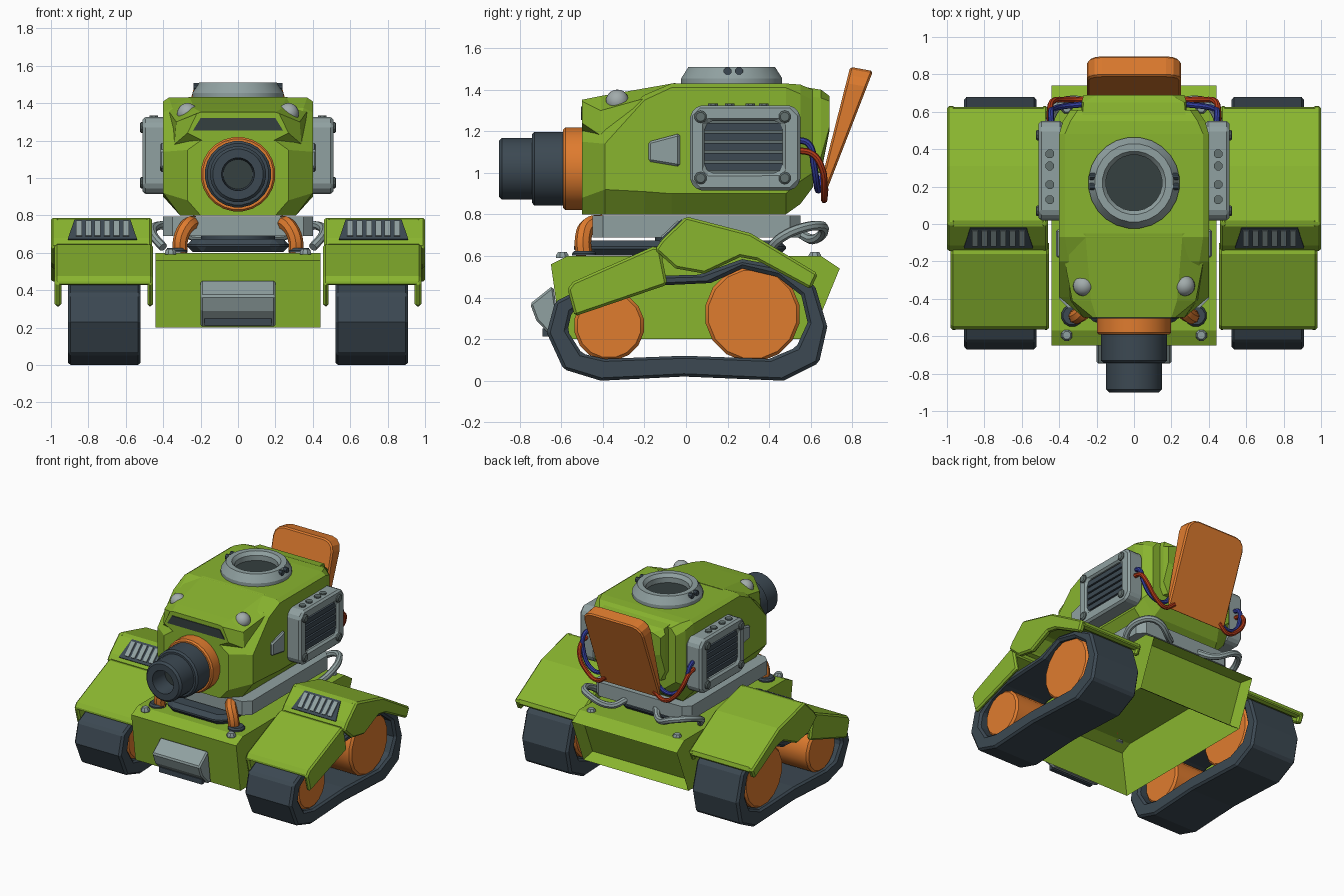
import bpy, bmesh, math
from mathutils import Matrix, Vector

if "Cube" in bpy.data.objects:
    bpy.data.objects.remove(bpy.data.objects["Cube"])

def mat(name, r, g, b):
    m = bpy.data.materials.new(name)
    m.diffuse_color = (r, g, b, 1)
    m.use_nodes = True
    m.node_tree.nodes["Principled BSDF"].inputs["Base Color"].default_value = m.diffuse_color
    return m

GREEN = mat("green paint", .25, .46, .028)
ORANGE = mat("orange paint", .74, .2, .028)
SLATE = mat("dark slate", .045, .066, .085)
RECESS = mat("dark recess", .035, .05, .05)
GREY = mat("blue grey metal", .28, .355, .355)
BOLT = mat("dark grey bolt", .125, .165, .16)
LAMP = mat("pale grey lamp", .36, .41, .41)
RED = mat("red cable", .48, .045, .01)
BLUE = mat("blue cable", .035, .05, .36)

def finish(name, bm, m, mirror=False, bevel=0, smooth=False):
    bmesh.ops.recalc_face_normals(bm, faces=bm.faces)
    me = bpy.data.meshes.new(name)
    bm.to_mesh(me)
    bm.free()
    me.materials.append(m)
    o = bpy.data.objects.new(name, me)
    bpy.context.collection.objects.link(o)
    if smooth:
        bpy.ops.object.select_all(action='DESELECT')
        bpy.context.view_layer.objects.active = o
        o.select_set(True)
        bpy.ops.object.shade_smooth_by_angle(angle=math.radians(32))
    if bevel:
        b = o.modifiers.new("bevel", 'BEVEL')
        b.width = bevel
        b.segments = 1
        b.limit_method = 'ANGLE'
        b.angle_limit = math.radians(40)
    if mirror:
        o.modifiers.new("mirror", 'MIRROR')
    return o

def place(axis, p, t):
    u, v = p
    return {'x': (t, u, v), 'y': (u, t, v), 'z': (u, v, t)}[axis]

def prism_bm(axis, pts, a, b, inner=None):
    """Extrude an outline along an axis, optionally with a hole of equal point count."""
    bm = bmesh.new()
    n = len(pts)
    loops = [[bm.verts.new(place(axis, p, t)) for p in ps]
             for ps in ([pts, inner] if inner else [pts]) for t in (a, b)]
    def band(l, k):
        for i in range(n):
            j = (i + 1) % n
            bm.faces.new((l[i], l[j], k[j], k[i]))
    band(loops[0], loops[1])
    if inner:
        band(loops[2], loops[3])
        band(loops[0], loops[2])
        band(loops[1], loops[3])
    else:
        bm.faces.new(loops[0])
        bm.faces.new(loops[1])
    return bm

def prism(name, axis, pts, a, b, m, mirror=False, bevel=0, inner=None):
    return finish(name, prism_bm(axis, pts, a, b, inner), m, mirror, bevel)

def rect(u0, u1, v0, v1, c=0):
    if not c:
        return [(u0, v0), (u1, v0), (u1, v1), (u0, v1)]
    return [(u0 + c, v0), (u1 - c, v0), (u1, v0 + c), (u1, v1 - c),
            (u1 - c, v1), (u0 + c, v1), (u0, v1 - c), (u0, v0 + c)]

def skin(bm, rings):
    for l, k in zip(rings, rings[1:]):
        for i in range(len(l)):
            j = (i + 1) % len(l)
            bm.faces.new((l[i], l[j], k[j], k[i]))
    bm.faces.new(rings[0])
    bm.faces.new(rings[-1])

def loft(name, sections, m):
    """Sections are (y, half outline in x,z), mirrored across x = 0."""
    bm = bmesh.new()
    skin(bm, [[bm.verts.new((x, y, z)) for x, z in h + [(-x, z) for x, z in reversed(h)]]
              for y, h in sections])
    return finish(name, bm, m)

def lathe(name, prof, centre, axis, m, mirror=False, segs=24):
    """Profile is (radius, offset along the axis)."""
    bm = bmesh.new()
    rings = []
    for r, t in prof:
        ring = []
        for i in range(segs):
            a = 2 * math.pi * (i + .5) / segs
            p = place(axis, (r * math.cos(a), r * math.sin(a)), t)
            ring.append(bm.verts.new(Vector(p) + Vector(centre)))
        rings.append(ring)
    skin(bm, rings)
    return finish(name, bm, m, mirror, smooth=True)

def tube(name, pts, r, m):
    cu = bpy.data.curves.new(name, 'CURVE')
    cu.dimensions = '3D'
    cu.bevel_depth, cu.bevel_resolution, cu.resolution_u = r, 2, 5
    cu.use_fill_caps = True
    s = cu.splines.new('BEZIER')
    s.bezier_points.add(len(pts) - 1)
    for bp, p in zip(s.bezier_points, pts):
        bp.co = p
        bp.handle_left_type = bp.handle_right_type = 'AUTO'
    tmp = bpy.data.objects.new(name + " path", cu)
    bpy.context.collection.objects.link(tmp)
    bpy.context.view_layer.update()
    me = bpy.data.meshes.new_from_object(tmp.evaluated_get(bpy.context.evaluated_depsgraph_get()))
    bpy.data.objects.remove(tmp)
    bm = bmesh.new()
    bm.from_mesh(me)
    finish(name, bm, m, True, smooth=True)

# Tracks and wheels
prism("track_belt", 'x',
      [(-.67, .23), (-.59, .055), (-.41, 0), (-.01, .02), (.47, 0), (.64, .085), (.68, .26), (.62, .46),
       (.46, .55), (.27, .585), (.06, .51), (-.3, .5), (-.52, .435), (-.63, .38)], .52, .91, SLATE, True, .015,
      [(-.57, .24), (-.5, .13), (-.39, .105), (-.01, .12), (.4, .105), (.53, .16), (.585, .28), (.555, .41),
       (.44, .5), (.27, .54), (.12, .47), (-.3, .45), (-.45, .4), (-.55, .33)])
for nm, y, z, r in (("front_wheel", -.37, .265, .17), ("rear_wheel", .32, .32, .23)):
    lathe(nm, [(r - .015, .55), (r, .565), (r, .865), (r - .015, .88)], (0, y, z), 'x', ORANGE, True, 16)

# Hull shell, open underneath, with recessed rear panel
bm = prism_bm('x', [(-.65, .56), (-.57, .6), (.65, .6), (.74, .54), (.6, .2), (-.6, .2)], -.44, .44)
bmesh.ops.recalc_face_normals(bm, faces=bm.faces)
rear = [f for f in bm.faces if f.normal.y > .8]
bmesh.ops.inset_region(bm, faces=rear, thickness=.04, depth=0)
bmesh.ops.translate(bm, verts=list({v for f in rear for v in f.verts}), vec=(0, -.08, .02))
bmesh.ops.delete(bm, geom=[f for f in bm.faces if f.calc_center_median().z < .21], context='FACES_ONLY')
finish("hull", bm, GREEN)
prism("front_bumper", 'x', [(-.637, .45), (-.65, .45), (-.75, .37), (-.72, .29), (-.64, .205), (-.604, .205)],
      -.2, .2, GREY, bevel=.01)
prism("bumper_slot", 'y', rect(-.18, .18, .212, .25), -.69, -.66, SLATE)
for nm, y in (("front_hull_bolt", -.595), ("rear_hull_bolt", .62)):
    lathe(nm, [(.032, .59), (.032, .605), (.022, .62)], (.36, y, 0), 'z', GREY, True, 8)

# Fenders: a bent top shell with side plates
rear_top = [(-.15, .63), (-.115, .68), (0, .79), (.31, .71), (.635, .515)]
prism("rear_fender_top", 'x', rear_top + [(.615, .47), (.29, .66), (.01, .73), (-.08, .64), (-.1, .61)],
      .46, 1, GREEN, True, .02)
rear_side = rear_top + [(.6, .44), (.34, .58), (.26, .595), (.09, .515), (-.05, .54)]
for nm, a, b in (("inner", .46, .495), ("outer", .955, 1)):
    prism("rear_fender_%s_side" % nm, 'x', rear_side, a, b, GREEN, True, .012)
front_top = [(-.57, .44), (-.545, .475), (-.16, .645), (-.125, .64)]
prism("front_fender_top", 'x', front_top + [(-.11, .58), (-.56, .425)], .46, .975, GREEN, True, .015)
for nm, a, b in (("inner", .455, .485), ("outer", .945, .98)):
    prism("front_fender_%s_side" % nm, 'x', front_top + [(-.09, .466), (-.11, .455), (-.535, .31)],
          a, b, GREEN, True, .012)

# Fender grilles lying on the sloped front faces
slope = Matrix.Translation((0, -.115, .68)) @ Matrix.Rotation(math.atan2(.11, .115), 4, 'X')
o = prism("fender_grille_back", 'z', [(.54, -.015), (.91, -.015), (.875, .135), (.575, .135)], -.005, .006, SLATE, True)
o.matrix_world = slope
for i in range(6):
    x = .6 + i * .05
    o = prism("fender_grille_slat_%d" % i, 'z', rect(x - .016, x + .016, .005, .118), 0, .014, GREY, True)
    o.matrix_world = slope

# Turret base and hoses
prism("turret_base", 'z', rect(-.4, .4, -.45, .55, .05), .69, .795, GREY)
prism("turret_ring", 'z', rect(-.27, .27, -.54, .48, .07), .603, .675, SLATE, bevel=.03)
lathe("turret_pivot", [(.2, .61), (.2, .75)], (0, .05, 0), 'z', SLATE)
tube("front_hose", [(.31, -.49, .603), (.305, -.495, .68), (.27, -.47, .745), (.23, -.4, .76)], .04, ORANGE)
lathe("hose_collar", [(.06, .602), (.06, .612), (.05, .625)], (.33, -.49, 0), 'z', SLATE, True, 12)
tube("rear_hose", [(.12, .53, .72), (.2, .61, .68), (.36, .66, .74), (.44, .58, .74), (.45, .46, .69), (.4, .4, .63)],
     .024, GREY)

# Turret body, visor and rear block
loft("turret_body", [
    (-.5, [(.2, .8), (.27, .88), (.27, 1.15), (.2, 1.2)]),
    (-.39, [(.31, .8), (.4, .92), (.4, 1.14), (.33, 1.22)]),
    (-.2, [(.31, .8), (.4, .91), (.4, 1.35), (.35, 1.375)]),
    (-.07, [(.31, .8), (.4, .9), (.4, 1.41), (.37, 1.43)]),
    (.48, [(.31, .8), (.4, .9), (.4, 1.41), (.37, 1.43)]),
    (.55, [(.28, .85), (.38, .96), (.38, 1.38), (.34, 1.425)]),
    (.61, [(.25, .93), (.34, 1), (.34, 1.35), (.3, 1.4)])], GREEN)
loft("visor", [
    (-.5, [(.19, 1.2), (.27, 1.24), (.22, 1.345), (.2, 1.352)]),
    (-.41, [(.25, 1.15), (.34, 1.18), (.33, 1.3), (.23, 1.37)]),
    (-.05, [(.3, 1.15), (.4, 1.15), (.4, 1.4), (.26, 1.433)])], GREEN)
prism("visor_slit", 'y', [(-.24, 1.255), (.24, 1.255), (.2, 1.32), (-.2, 1.32)], -.506, -.498, RECESS)
loft("rear_block", [
    (.53, [(.28, 1), (.28, 1.05), (.28, 1.38), (.28, 1.42)]),
    (.65, [(.24, 1), (.28, 1.08), (.28, 1.36), (.27, 1.4)]),
    (.69, [(.2, 1.2), (.27, 1.22), (.27, 1.345), (.2, 1.37)])], GREEN)
bm = bmesh.new()
bmesh.ops.create_uvsphere(bm, u_segments=16, v_segments=10, radius=.056,
                          matrix=Matrix.Translation((.27, -.33, 1.345)))
finish("head_lamp", bm, LAMP, True, smooth=True)

# Gun
lathe("gun_collar", [(.2, -.45), (.2, -.58), (.19, -.592)], (0, 0, 1.02), 'y', ORANGE)
lathe("gun_barrel", [(.178, -.55), (.178, -.73), (.165, -.742), (.15, -.742), (.15, -.885), (.135, -.9),
                     (.088, -.9), (.08, -.76)], (0, 0, 1.02), 'y', SLATE)
lathe("gun_bore_end", [(.079, -.755), (.079, -.764)], (0, 0, 1.02), 'y', RECESS)

# Hatch ring
lathe("hatch_ring", [(.245, 1.42), (.245, 1.455), (.21, 1.51), (.17, 1.51), (.15, 1.485), (.15, 1.44)],
      (0, .22, 0), 'z', GREY)
lathe("hatch_floor", [(.15, 1.43), (.15, 1.446)], (0, .22, 0), 'z', RECESS)
for y in (.2, .255):
    lathe("hatch_bolt", [(.02, .19), (.02, .238)], (0, y, 1.49), 'x', SLATE, True, 8)

# Side engine vents
prism("vent_frame", 'x', rect(.02, .55, .915, 1.325, .04), .38, .51, GREY, True, .015,
      rect(.09, .465, 1, 1.25, .025))
prism("vent_back", 'x', rect(.08, .475, .99, 1.26), .39, .465, BOLT, True)
for i in range(5):
    z = 1.03 + i * .048
    prism("vent_slat_%d" % i, 'x', rect(.085, .47, z - .018, z + .018), .46, .495, SLATE, True)
for y in (.07, .475):
    for z in (.975, 1.27):
        lathe("vent_bolt", [(.03, .5), (.03, .518), (.022, .525)], (0, y, z), 'x', BOLT, True, 10)
for y in (.13, .21, .31, .375):
    lathe("vent_top_bolt", [(.025, 1.31), (.025, 1.335)], (.45, y, 0), 'z', BOLT, True, 8)
prism("side_plate", 'x', [(-.18, 1.055), (-.03, 1.03), (-.03, 1.19), (-.18, 1.15)], .39, .418, GREY, True, .01)

# Cables from vents to the rear plate
tube("red_cable", [(.45, .53, 1.11), (.45, .61, 1.09), (.435, .655, 1.02), (.37, .665, .92), (.28, .665, .87),
                   (.2, .67, .92)], .016, RED)
tube("blue_cable", [(.44, .53, 1.16), (.445, .59, 1.14), (.43, .615, 1.04), (.37, .63, .94), (.28, .64, .92),
                    (.2, .66, 1)], .016, BLUE)

# Rear orange plate with rounded top corners
bm = prism_bm('x', [(.655, .98), (.79, 1.51), (.9, 1.49), (.66, .87)], -.25, .25)
top = [e for e in bm.edges if all(v.co.z > 1.4 for v in e.verts) and abs(e.verts[0].co.x - e.verts[1].co.x) < .01]
bmesh.ops.bevel(bm, geom=top, offset=.08, segments=3, profile=.5, affect='EDGES')
finish("rear_plate", bm, ORANGE, bevel=.01)
